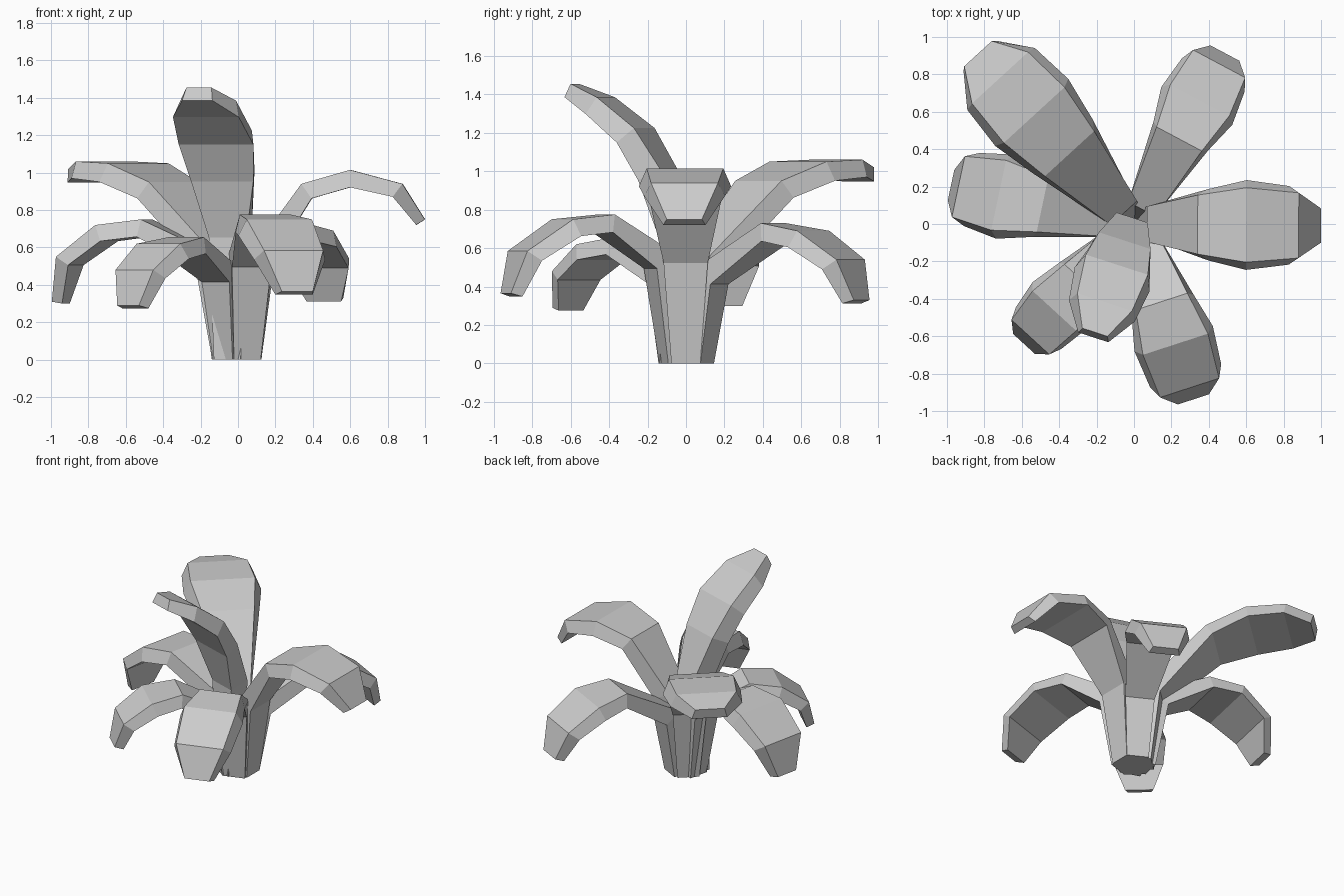
import bpy, bmesh
from math import radians, cos, sin
from mathutils import Vector

TOP_RATIO = 0.83  # upper face is narrower than the underside


def leaf(name, angle, stations, shift=0.0):
    """Loft a trapezoid section along an arching path of (reach, height, half width, thickness)."""
    a = radians(angle)
    out, side = Vector((cos(a), sin(a), 0)), Vector((-sin(a), cos(a), 0))
    up = Vector((0, 0, 1))
    pts = [Vector((s[0], s[1])) for s in stations]
    dirs = [(q - p).normalized() for p, q in zip(pts, pts[1:])]
    bm = bmesh.new()
    rings = []
    for i, (r, z, w, t) in enumerate(stations):
        if i == 0:
            off = Vector((t, 0))  # flat foot on the ground
        else:
            d0, d1 = dirs[i - 1], dirs[min(i, len(dirs) - 1)]
            d = (d0 + d1).normalized()
            off = Vector((d.y, -d.x)) * t / max(d.dot(d0), 0.7)
        hi, lo = pts[i], pts[i] + off
        section = [(hi, -w * TOP_RATIO), (hi, w * TOP_RATIO), (lo, w), (lo, -w)]
        rings.append([bm.verts.new(out * p.x + up * p.y + side * (s + shift)) for p, s in section])
    for lower, upper in zip(rings, rings[1:]):
        for k in range(4):
            n = (k + 1) % 4
            bm.faces.new((lower[k], lower[n], upper[n], upper[k]))
    bm.faces.new(rings[0])
    bm.faces.new(rings[-1])
    bmesh.ops.recalc_face_normals(bm, faces=bm.faces)
    mesh = bpy.data.meshes.new(name)
    bm.to_mesh(mesh)
    bm.free()
    bpy.context.collection.objects.link(bpy.data.objects.new(name, mesh))


# Each leaf: foot, stem top, three bends of the blade, tip
FOOT = (-0.01, 0, 0.075, 0.135)

leaf("right_leaf", -0.5, [FOOT, (0.07, 0.57, 0.115, 0.12), (0.34, 0.94, 0.19, 0.09),
     (0.60, 1.015, 0.24, 0.09), (0.88, 0.94, 0.21, 0.08), (1.0, 0.75, 0.11, 0.055)])

leaf("back_right_leaf", 62, [FOOT, (0.09, 0.49, 0.10, 0.12), (0.515, 0.73, 0.165, 0.09),
     (0.75, 0.69, 0.215, 0.09), (0.97, 0.54, 0.19, 0.08), (1.035, 0.33, 0.105, 0.06)])

leaf("back_left_leaf", 132.5, [FOOT, (0.08, 0.56, 0.115, 0.12), (0.51, 0.95, 0.215, 0.10),
     (0.79, 1.05, 0.265, 0.10), (1.06, 1.06, 0.245, 0.09), (1.235, 1.02, 0.12, 0.075)])

leaf("left_leaf", 168, [FOOT, (0.10, 0.56, 0.11, 0.12), (0.50, 0.75, 0.18, 0.09),
     (0.74, 0.72, 0.23, 0.09), (0.96, 0.55, 0.20, 0.08), (1.0, 0.31, 0.10, 0.06)])

leaf("front_left_leaf", 227.5, [FOOT, (0.08, 0.49, 0.10, 0.11), (0.41, 0.655, 0.155, 0.085),
     (0.63, 0.62, 0.19, 0.085), (0.82, 0.48, 0.165, 0.075), (0.87, 0.29, 0.095, 0.06)])

leaf("front_tall_leaf", 252, [FOOT, (-0.03, 0.68, 0.105, 0.15), (0.10, 1.01, 0.175, 0.125),
     (0.235, 1.225, 0.21, 0.11), (0.445, 1.385, 0.185, 0.10), (0.615, 1.455, 0.085, 0.075)],
     shift=-0.02)

leaf("front_right_leaf", 288, [FOOT, (0.09, 0.57, 0.11, 0.12), (0.44, 0.775, 0.175, 0.09),
     (0.68, 0.75, 0.22, 0.09), (0.925, 0.585, 0.20, 0.08), (0.99, 0.365, 0.105, 0.06)],
     shift=0.012)
